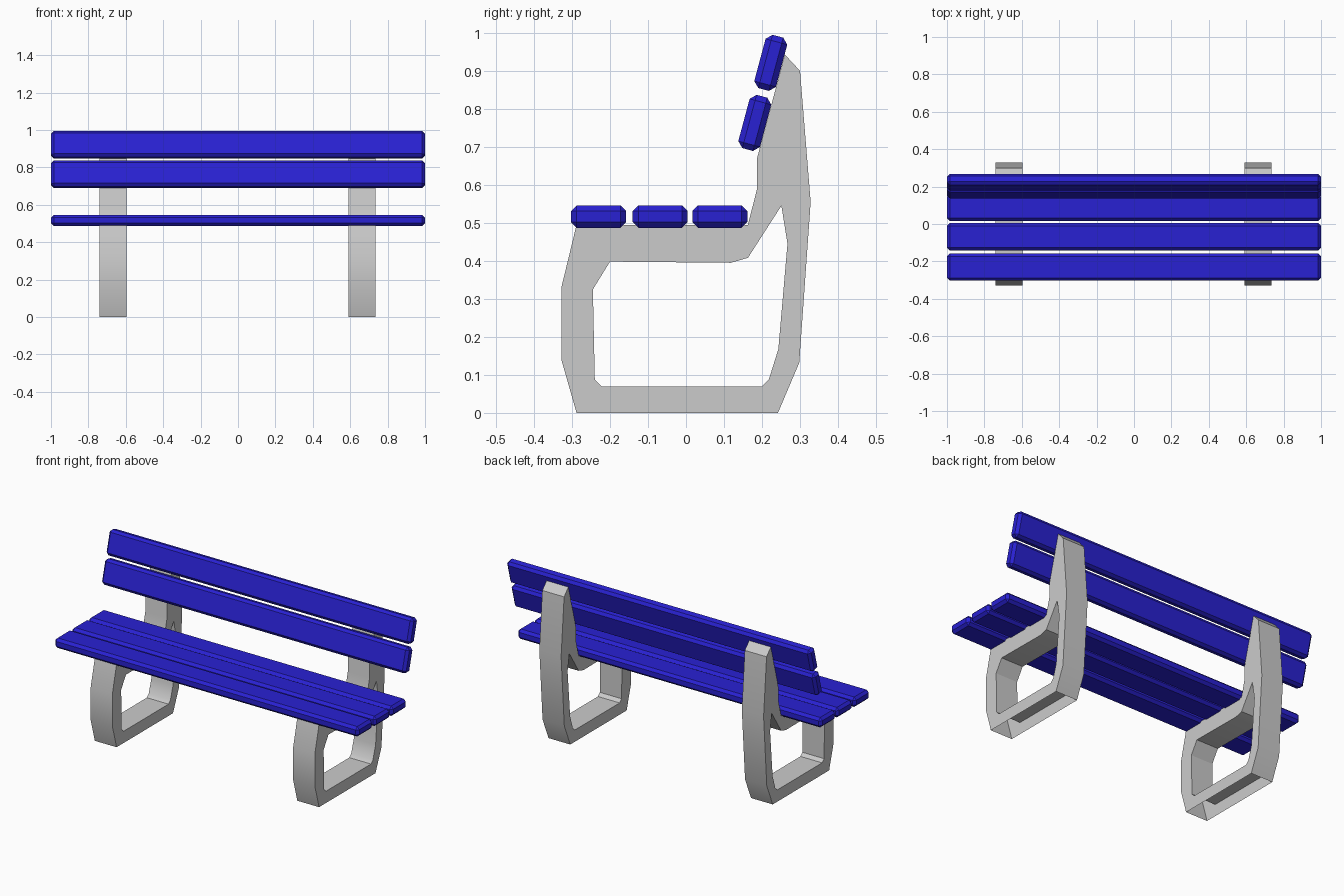
import bpy, bmesh, math
from mathutils import Vector

if "Cube" in bpy.data.objects:
    bpy.data.objects.remove(bpy.data.objects["Cube"])

blue = bpy.data.materials.new("blue_paint")
blue.diffuse_color = (0.022, 0.015, 0.65, 1)
blue.use_nodes = True
blue.node_tree.nodes["Principled BSDF"].inputs["Base Color"].default_value = blue.diffuse_color

# Side frame profile (y, z): outline and opening
OUTLINE = [(-.288, 0), (.242, 0), (.298, .132), (.328, .555), (.30, .90), (.26, .943),
           (.187, .67), (.187, .59), (.163, .495), (-.288, .495), (-.328, .33), (-.328, .14)]
OPENING = [(-.222, .07), (.2, .07), (.218, .088), (.243, .168), (.267, .445), (.251, .545),
           (.163, .408), (.118, .395), (-.2, .398), (-.245, .325), (-.24, .088)]


def finish(name, bm):
    mesh = bpy.data.meshes.new(name)
    bm.to_mesh(mesh)
    bm.free()
    obj = bpy.data.objects.new(name, mesh)
    bpy.context.collection.objects.link(obj)
    return obj


def frame(name, x, width=.143):
    bm = bmesh.new()
    edges = []
    for loop in (OUTLINE, OPENING):
        vs = [bm.verts.new((x, y, z)) for y, z in loop]
        edges += [bm.edges.new((a, b)) for a, b in zip(vs, vs[1:] + vs[:1])]
    bmesh.ops.triangle_fill(bm, edges=edges, use_beauty=True, use_dissolve=False,
                            normal=Vector((1, 0, 0)))
    ext = bmesh.ops.extrude_face_region(bm, geom=bm.faces[:], use_keep_orig=True)
    bmesh.ops.translate(bm, vec=(width, 0, 0),
                        verts=[g for g in ext["geom"] if isinstance(g, bmesh.types.BMVert)])
    bmesh.ops.recalc_face_normals(bm, faces=bm.faces[:])
    # The casting is hollow underneath
    base = [f for f in bm.faces if all(abs(v.co.z) < 1e-5 for v in f.verts)]
    bmesh.ops.delete(bm, geom=base, context='FACES_ONLY')
    obj = finish(name, bm)
    bpy.ops.object.select_all(action='DESELECT')
    obj.select_set(True)
    bpy.context.view_layer.objects.active = obj
    bpy.ops.object.shade_smooth_by_angle(angle=math.radians(30))


def slat(name, y, z, tilt=0):
    bm = bmesh.new()
    bmesh.ops.create_cube(bm, size=1)
    bmesh.ops.scale(bm, vec=(2, .145, .059), verts=bm.verts[:])
    bmesh.ops.bevel(bm, geom=bm.edges[:], offset=.015, segments=1,
                    affect='EDGES', profile=.5)
    obj = finish(name, bm)
    obj.location = (0, y, z)
    obj.rotation_euler.x = math.radians(tilt)
    obj.data.materials.append(blue)


# Two side frames
frame("left_frame", -.74)
frame("right_frame", .592)

# Three seat slats and two leaning backrest slats
for i, y in enumerate((-.23, -.068, .089)):
    slat(f"seat_slat_{i + 1}", y, .5165)
for i, (y, z) in enumerate(((.181, .763), (.223, .921))):
    slat(f"back_slat_{i + 1}", y, z, 75)
